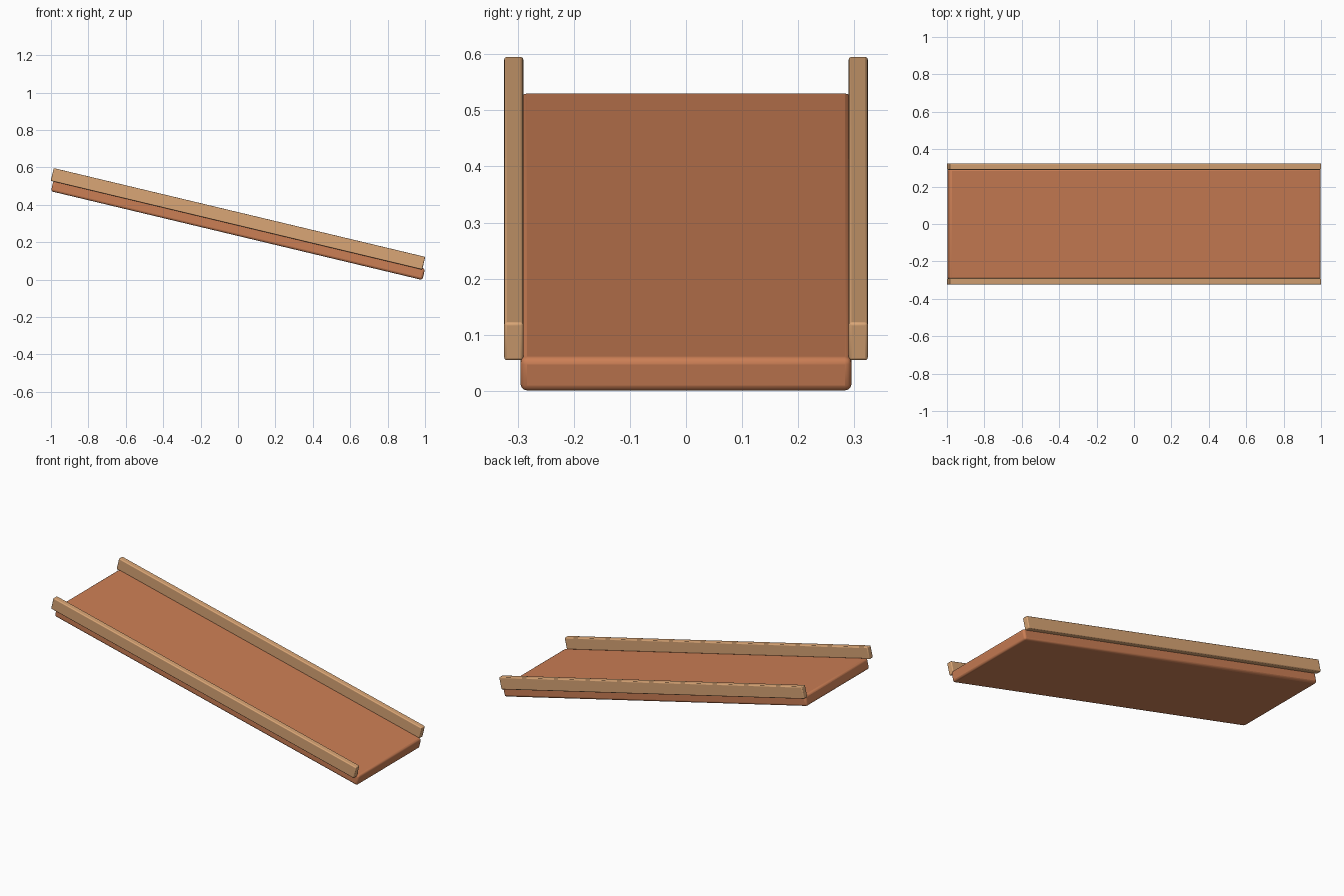
import bpy
from math import radians

if "Cube" in bpy.data.objects:
    bpy.data.objects.remove(bpy.data.objects["Cube"])

TILT = radians(13.44)
LENGTH = 2.042


def material(name, rgb):
    mat = bpy.data.materials.new(name)
    mat.diffuse_color = (*rgb, 1)
    mat.use_nodes = True
    mat.node_tree.nodes["Principled BSDF"].inputs["Base Color"].default_value = mat.diffuse_color
    return mat


def tilted_board(name, width, height, y, z, bevel, mat):
    """Rounded board, centred on x = 0, sloping down towards +x."""
    bpy.ops.mesh.primitive_cube_add(size=1)
    ob = bpy.context.object
    ob.name = name
    ob.scale = (LENGTH, width, height)
    bpy.ops.object.transform_apply(location=False, rotation=False, scale=True)
    ob.location = (0, y, z)
    ob.rotation_euler = (0, TILT, 0)
    mod = ob.modifiers.new("rounded_edges", 'BEVEL')
    mod.width = bevel
    mod.segments = 3
    ob.data.materials.append(mat)
    bpy.ops.object.shade_smooth_by_angle(angle=radians(35))
    return ob


deck_mat = material("deck_wood", (0.60, 0.21, 0.09))
rail_mat = material("rail_wood", (0.70, 0.38, 0.18))

# Sloping deck
tilted_board("ramp_deck", 0.59, 0.062, 0, 0.2655, 0.012, deck_mat)

# Raised side rails
for side, y in (("front", -0.307), ("back", 0.307)):
    tilted_board(f"{side}_rail", 0.034, 0.07, y, 0.325, 0.005, rail_mat)
